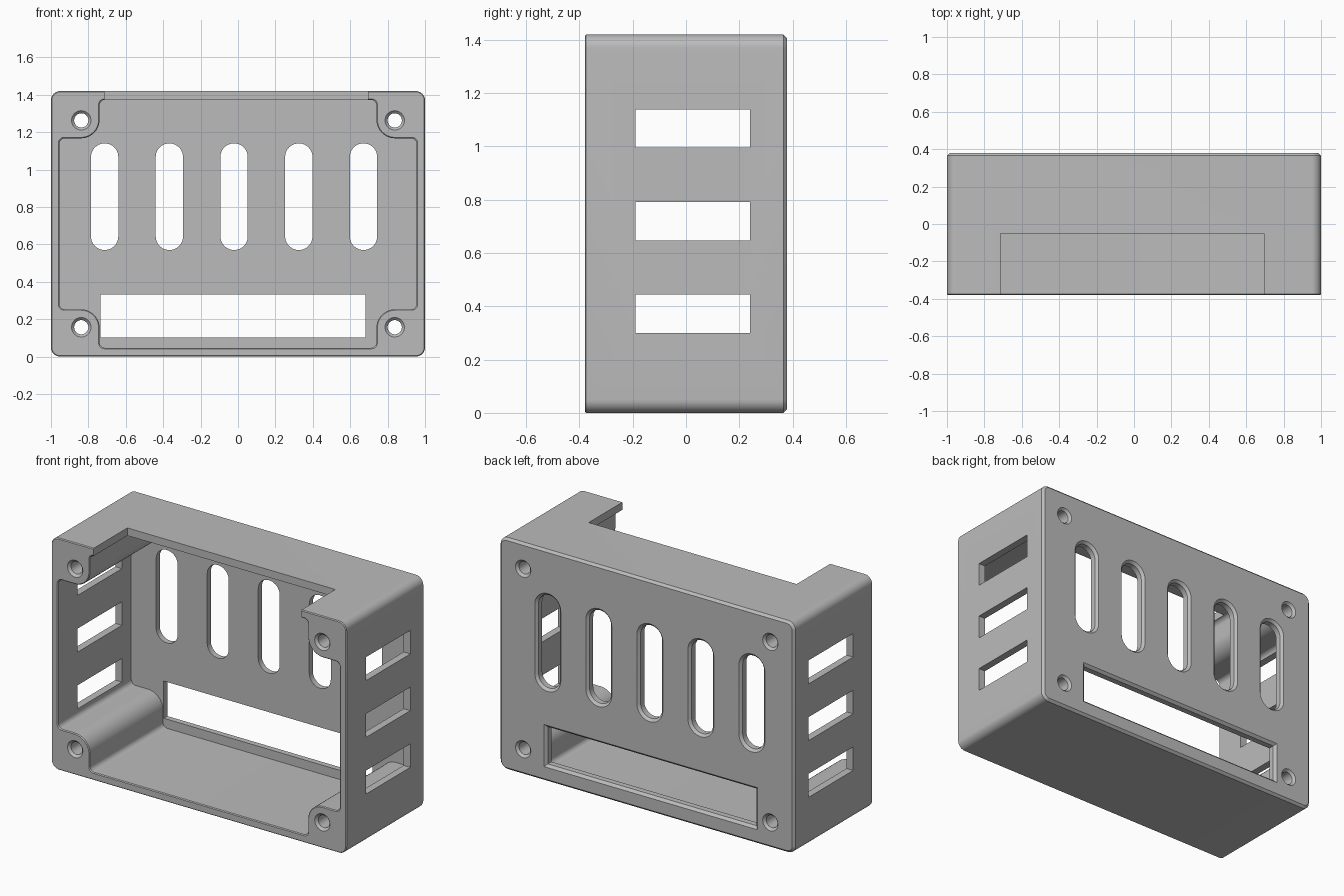
import bpy, bmesh, math
from mathutils import Vector

old = bpy.data.objects.get("Cube")
if old:
    bpy.data.objects.remove(old, do_unlink=True)

grey = bpy.data.materials.new("plain grey")
grey.use_nodes = True
colour = (0.5, 0.5, 0.5, 1)
grey.diffuse_color = colour
grey.node_tree.nodes["Principled BSDF"].inputs["Base Color"].default_value = colour

MID = 0.71             # height of the centre line
FRONT, BACK, FLOOR = -0.38, 0.38, 0.33


def fillet(corners, steps=10):
    """Round every (x, z, radius) corner of a right-angled outline."""
    out = []
    for i, (x, z, r) in enumerate(corners):
        p = Vector((x, z))
        a = (Vector(corners[i - 1][:2]) - p).normalized()
        b = (Vector(corners[(i + 1) % len(corners)][:2]) - p).normalized()
        if r <= 0:
            out.append(p)
            continue
        for k in range(steps + 1):
            t = k / steps * math.pi / 2
            out.append(p + r * (1 - math.sin(t)) * a + r * (1 - math.cos(t)) * b)
    return out


def rect(cx, cz, hw, hh, r):
    return fillet([(cx + sx * hw, cz + sz * hh, r)
                   for sx, sz in ((1, 1), (-1, 1), (-1, -1), (1, -1))])


def circle(cx, cz, r, n=32):
    return [Vector((cx + r * math.cos(math.tau * k / n), cz + r * math.sin(math.tau * k / n)))
            for k in range(n)]


def cavity(g):
    """Interior outline stepping around the four corner posts, grown by g."""
    X, P, Q, Z = 0.955 + g, 0.74 + g, 0.457 + g, 0.663 + g
    quarter = [(X, Q, 0.03), (P, Q, 0.1 - g), (P, Z, 0.03)]
    pts = []
    for sx, sz in ((1, 1), (-1, 1), (-1, -1), (1, -1)):
        part = quarter if sx * sz > 0 else quarter[::-1]
        pts += [(sx * x, MID + sz * z, r) for x, z, r in part]
    return fillet(pts)


def loft(name, layers):
    """Solid through matching outlines, each given with its y position."""
    bm = bmesh.new()
    rings = [[bm.verts.new((p.x, y, p.y)) for p in outline] for outline, y in layers]
    for lo, hi in zip(rings, rings[1:]):
        for i in range(len(lo)):
            bm.faces.new((lo[i - 1], lo[i], hi[i], hi[i - 1]))
    bm.faces.new(rings[0])
    bm.faces.new(rings[-1])
    bmesh.ops.recalc_face_normals(bm, faces=bm.faces)
    mesh = bpy.data.meshes.new(name)
    bm.to_mesh(mesh)
    bm.free()
    mesh.materials.append(grey)
    ob = bpy.data.objects.new(name, mesh)
    bpy.context.collection.objects.link(ob)
    return ob


def box(name, x0, x1, y0, y1, z0, z1):
    outline = rect((x0 + x1) / 2, (z0 + z1) / 2, (x1 - x0) / 2, (z1 - z0) / 2, 0)
    return loft(name, [(outline, y0), (outline, y1)])


# outer shell with rounded corners and a chamfered back edge
def shell(inset):
    return rect(0, MID, 1 - inset, MID - inset, 0.05 - inset)


case = loft("enclosure_case", [(shell(0.005), FRONT), (shell(0), FRONT + 0.005),
                               (shell(0), BACK - 0.014), (shell(0.014), BACK)])

# interior with a fine chamfer at the mouth
cutters = [loft("interior_cutter", [(cavity(0.005), FRONT - 0.05), (cavity(0.005), FRONT),
                                    (cavity(0), FRONT + 0.005), (cavity(0), FLOOR)])]

# notch in the front of the top wall
cutters.append(box("top_notch_cutter", -0.715, 0.695, -0.5, -0.05, 1.355, 1.5))

# side vents through both walls
for z in (0.3725, 0.72, 1.0675):
    cutters.append(box("side_vent_cutter", -1.1, 1.1, -0.19, 0.24, z - 0.072, z + 0.072))


# back openings, chamfered on the outside
def back_opening(name, shape, chamfer):
    return loft(name, [(shape(0), FLOOR - 0.05), (shape(0), BACK - chamfer),
                       (shape(chamfer), BACK), (shape(chamfer), BACK + 0.05)])


for i in range(5):
    x = -0.713 + 0.346 * i
    cutters.append(back_opening(
        "slot_cutter", lambda g: rect(x, 0.855, 0.073 + g, 0.285 + g, 0.0725 + g), 0.015))
cutters.append(back_opening(
    "window_cutter", lambda g: rect(-0.027, 0.217, 0.708 + g, 0.114 + g, 0), 0.015))

# screw holes through the corner posts, chamfered at both ends
for x in (-0.838, 0.838):
    for z in (MID - 0.553, MID + 0.553):
        wide, narrow = circle(x, z, 0.052), circle(x, z, 0.038)
        cutters.append(loft("screw_hole_cutter", [
            (wide, FRONT - 0.05), (wide, FRONT), (narrow, FRONT + 0.014),
            (narrow, BACK - 0.014), (wide, BACK), (wide, BACK + 0.05)]))

# cut everything out of the shell
bpy.ops.object.select_all(action='DESELECT')
bpy.context.view_layer.objects.active = case
case.select_set(True)
for cutter in cutters:
    cutter.hide_render = True
    mod = case.modifiers.new("cut", 'BOOLEAN')
    mod.operation = 'DIFFERENCE'
    mod.solver = 'EXACT'
    mod.object = cutter
    bpy.ops.object.modifier_apply(modifier=mod.name)
    bpy.data.objects.remove(cutter, do_unlink=True)

bpy.ops.object.shade_smooth_by_angle(angle=math.radians(30))
